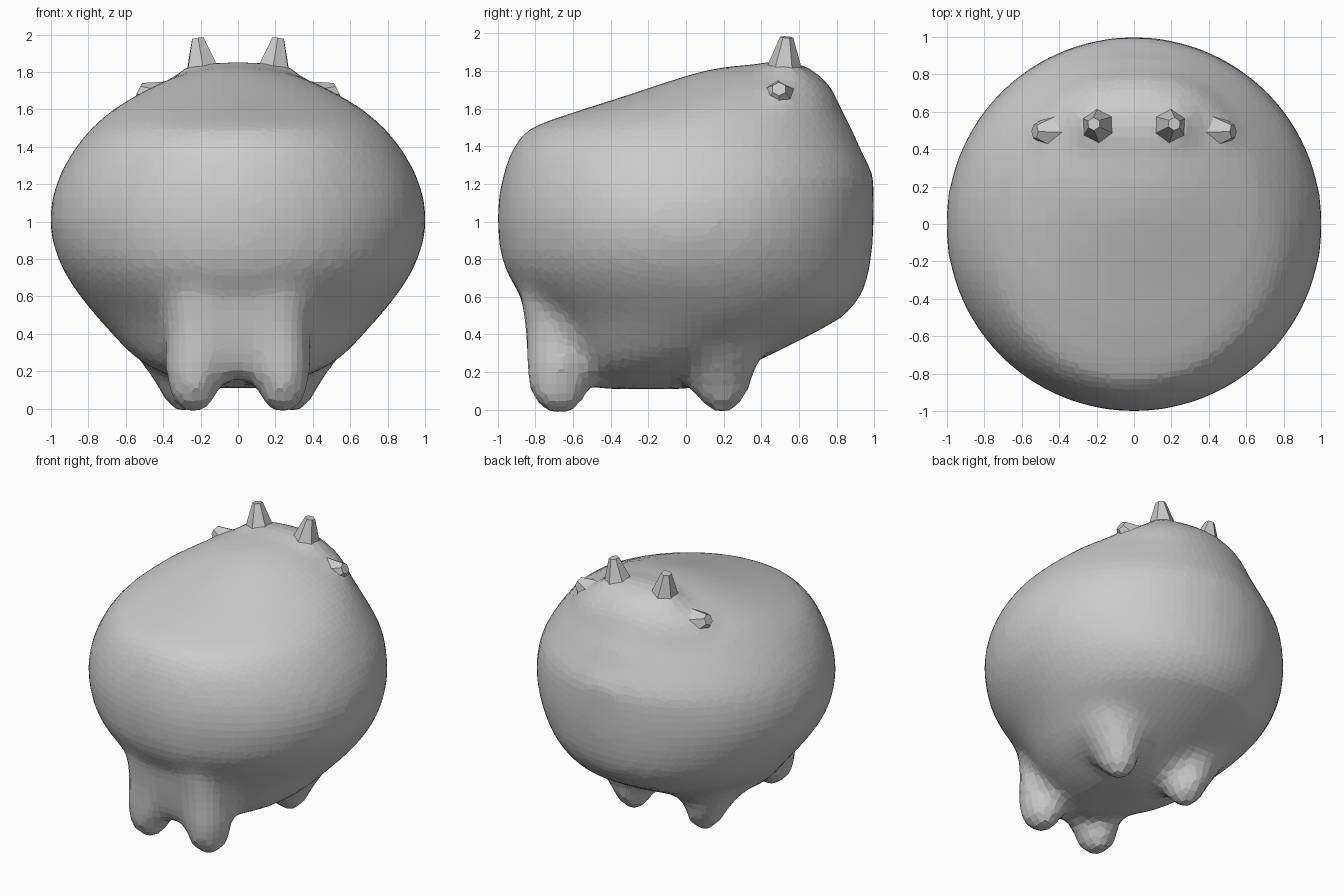
import bpy, bmesh, math
from mathutils import Vector, Matrix

if "Cube" in bpy.data.objects:
    bpy.data.objects.remove(bpy.data.objects["Cube"])


def loft(bm, rings, n):
    """rings: (z, centre x, centre y, radius x, radius y), capped at both ends"""
    loops = []
    for z, cx, cy, rx, ry in rings:
        loops.append([bm.verts.new((cx + rx * math.cos(2 * math.pi * i / n),
                                    cy + ry * math.sin(2 * math.pi * i / n), z))
                      for i in range(n)])
    for a, b in zip(loops, loops[1:]):
        for i in range(n):
            j = (i + 1) % n
            bm.faces.new((a[i], a[j], b[j], b[i]))
    bm.faces.new(loops[0][::-1])
    bm.faces.new(loops[-1])


def ball(bm, centre, radii):
    bmesh.ops.create_uvsphere(bm, u_segments=32, v_segments=20, radius=1,
                              matrix=Matrix.Translation(centre) @ Matrix.Diagonal((*radii, 1)))


def finish(bm, name):
    bmesh.ops.recalc_face_normals(bm, faces=bm.faces)
    me = bpy.data.meshes.new(name)
    bm.to_mesh(me)
    bm.free()
    ob = bpy.data.objects.new(name, me)
    bpy.context.collection.objects.link(ob)
    return ob


# Round body: z, half width, y front, y back
body = [(.11, .18, -.5, .06), (.17, .36, -.6, .2), (.23, .49, -.64, .32),
        (.3, .585, -.66, .47), (.4, .675, -.72, .67), (.5, .765, -.78, .85),
        (.6, .845, -.87, .93), (.7, .915, -.94, .97), (.8, .965, -.985, .985),
        (.9, .995, -.995, .995), (1.0, 1.01, -1.005, 1.0), (1.1, 1.0, -1.0, 1.0),
        (1.2, .975, -.985, 1.0), (1.28, .94, -.965, .98), (1.35, .9, -.94, .945),
        (1.43, .845, -.9, .91), (1.5, .785, -.83, .88), (1.55, .73, -.69, .85),
        (1.6, .67, -.54, .82), (1.65, .59, -.38, .79), (1.7, .5, -.23, .75),
        (1.75, .4, -.08, .71), (1.8, .27, .08, .65), (1.83, .13, .25, .55)]
bm = bmesh.new()
loft(bm, [(z, 0, (a + b) / 2, w, (b - a) / 2) for z, w, a, b in body], 64)

# Brow of the head and the lip of the snout
ball(bm, (0, .5, 1.5), (.54, .34, .36))
ball(bm, (0, .83, 1.25), (.36, .175, .05))

# Chest joining the front legs, with an arch below
loft(bm, [(.16, 0, -.66, .1, .11), (.23, 0, -.66, .22, .15), (.4, 0, -.66, .36, .185),
          (.6, 0, -.66, .43, .215), (.76, 0, -.72, .5, .23)], 32)

# Four stubby legs that blend into the body
for s in (-1, 1):
    loft(bm, [(-.025, s * .235, -.67, .07, .08), (.05, s * .24, -.68, .125, .145),
              (.2, s * .235, -.68, .16, .175), (.4, s * .2, -.67, .19, .185),
              (.62, s * .18, -.66, .22, .225)], 16)
    loft(bm, [(-.025, s * .28, .19, .06, .07), (.05, s * .29, .19, .115, .13),
              (.12, s * .3, .18, .135, .165), (.22, s * .32, .17, .18, .21),
              (.32, s * .34, .14, .24, .27), (.4, s * .34, .1, .25, .3)], 16)
    # swellings under horns and ears
    ball(bm, (s * .2, .52, 1.76), (.13, .13, .1))
    ball(bm, (s * .4, .48, 1.63), (.15, .13, .1))
ob = finish(bm, "body_with_legs")

# Merge finely and soften, then rebuild with the coarser faceted grid
for size, steps in ((.03, 12), (.055, 3)):
    rm = ob.modifiers.new("merge", 'REMESH')
    rm.mode = 'VOXEL'
    rm.voxel_size = size
    sm = ob.modifiers.new("soften", 'SMOOTH')
    sm.factor = .5
    sm.iterations = steps


# Faceted horns and ears
def spike(name, base, tip, r0, r1):
    base, tip = Vector(base), Vector(tip)
    d = tip - base
    bm = bmesh.new()
    rot = d.to_track_quat('Z', 'Y').to_matrix().to_4x4()
    bmesh.ops.create_cone(bm, cap_ends=True, segments=6, radius1=r0, radius2=r1,
                          depth=d.length, matrix=Matrix.Translation((base + tip) / 2) @ rot)
    return finish(bm, name)


for s, side in ((-1, "left"), (1, "right")):
    spike(side + "_horn", (s * .185, .52, 1.77), (s * .215, .535, 1.98), .11, .035)
    spike(side + "_ear", (s * .36, .49, 1.62), (s * .53, .495, 1.705), .15, .04)
